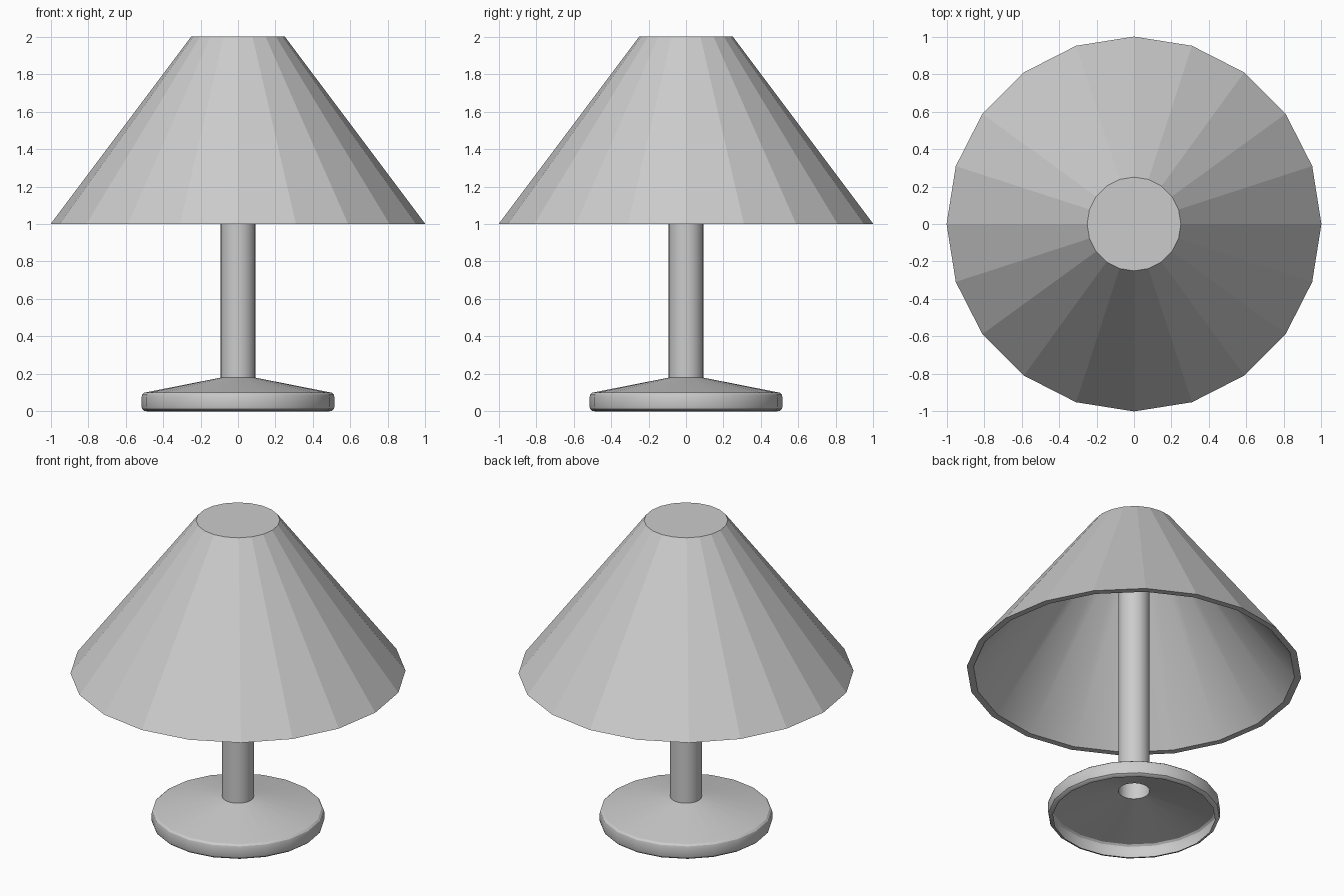
import bpy, bmesh
from math import cos, sin, tau, radians

if "Cube" in bpy.data.objects:
    bpy.data.objects.remove(bpy.data.objects["Cube"])

SIDES = 20


def lathe(name, profile, smooth_angle=None):
    """Revolve (radius, z) points about z; radius 0 closes with a fan."""
    bm = bmesh.new()
    rings = []
    for r, z in profile:
        if r == 0:
            rings.append([bm.verts.new((0, 0, z))] * SIDES)
        else:
            rings.append([bm.verts.new((r * cos(tau * i / SIDES), r * sin(tau * i / SIDES), z))
                          for i in range(SIDES)])
    for a, b in zip(rings, rings[1:]):
        for i in range(SIDES):
            j = (i + 1) % SIDES
            corners = dict.fromkeys((a[i], a[j], b[j], b[i]))
            bm.faces.new(list(corners))
    mesh = bpy.data.meshes.new(name)
    bm.to_mesh(mesh)
    bm.free()
    obj = bpy.data.objects.new(name, mesh)
    bpy.context.collection.objects.link(obj)
    if smooth_angle:
        bpy.ops.object.select_all(action='DESELECT')
        obj.select_set(True)
        bpy.context.view_layer.objects.active = obj
        bpy.ops.object.shade_smooth_by_angle(angle=radians(smooth_angle))
    return obj


# Faceted shade with its rim and closed top
lathe("lamp_shade", [(0.96, 1.0), (1.0, 1.0), (0.25, 2.0), (0, 2.0)])

# Smooth inner surface of the shade
lathe("shade_lining", [(0, 1.96), (0.23, 1.96), (0.96, 1.0)], 30)

# Hollow base, open underneath, with a rounded rim
lathe("base", [(0.485, 0.0), (0.5, 0.003), (0.511, 0.012), (0.515, 0.025),
               (0.515, 0.075), (0.511, 0.09), (0.5, 0.1), (0.094, 0.18)], 30)

# Hollow pole rising from the base into the shade
lathe("pole", [(0.094, 0.18), (0.094, 1.96)], 30)
